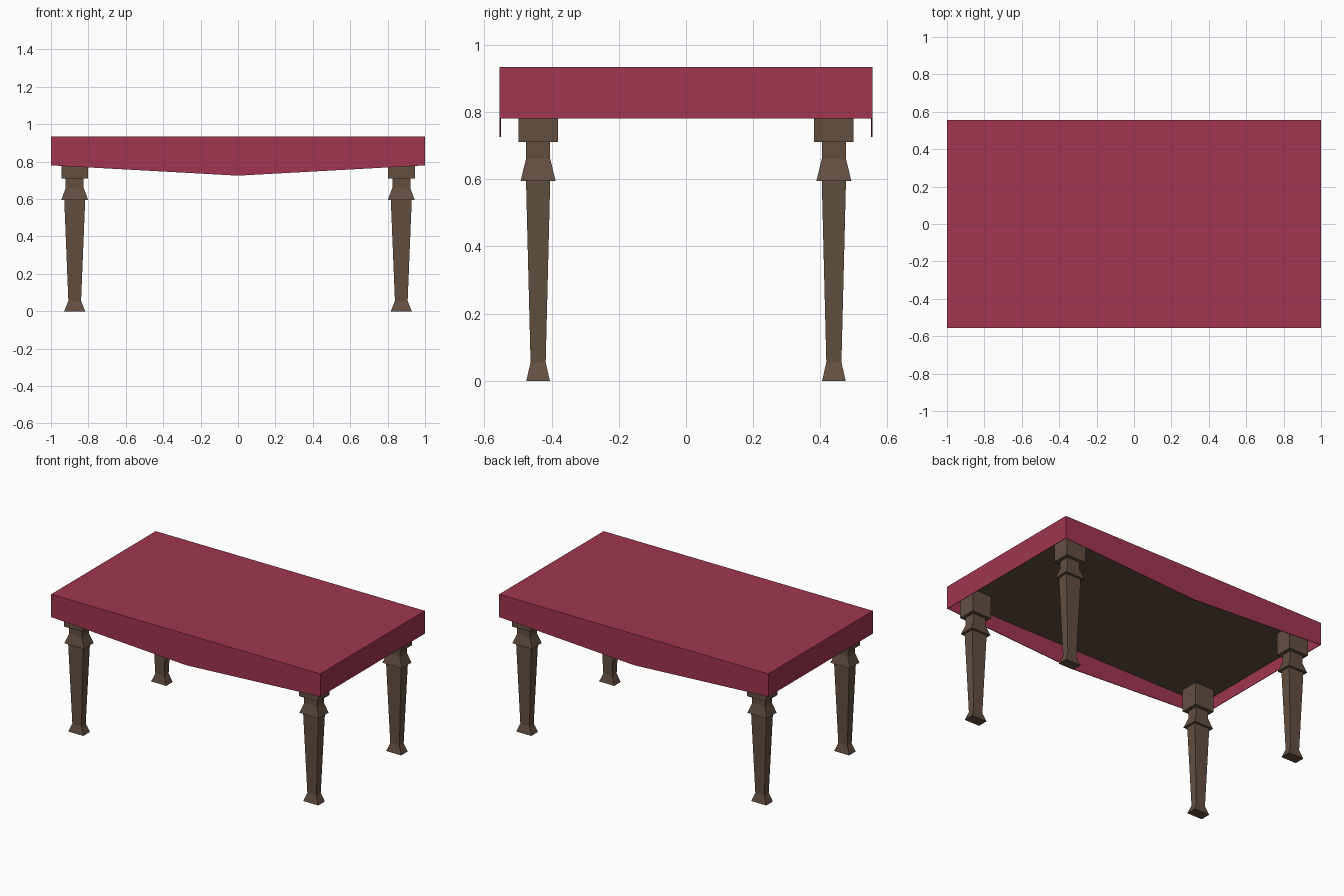
import bpy, bmesh

if "Cube" in bpy.data.objects:
    bpy.data.objects.remove(bpy.data.objects["Cube"])

def material(name, rgb):
    m = bpy.data.materials.new(name)
    m.diffuse_color = (*rgb, 1)
    m.use_nodes = True
    m.node_tree.nodes["Principled BSDF"].inputs["Base Color"].default_value = m.diffuse_color
    return m

cloth_red = material("cloth red", (0.352, 0.036, 0.080))
wood = material("dark wood", (0.122, 0.077, 0.051))

def finish(name, bm, mat):
    me = bpy.data.meshes.new(name)
    bm.to_mesh(me)
    bm.free()
    me.materials.append(mat)
    ob = bpy.data.objects.new(name, me)
    bpy.context.collection.objects.link(ob)
    return ob

def stack(bm, sections, cx, cy):
    """Rectangular sections (half x, half y, z), top to bottom, capped."""
    rings = [[bm.verts.new((cx + sx * hx, cy + sy * hy, z))
              for sx, sy in ((-1, -1), (1, -1), (1, 1), (-1, 1))]
             for hx, hy, z in sections]
    for a, b in zip(rings, rings[1:]):
        for i in range(4):
            j = (i + 1) % 4
            bm.faces.new((a[i], b[i], b[j], a[j]))
    bm.faces.new(rings[0])
    bm.faces.new(rings[-1][::-1])

# Tablecloth: flat top with four hanging skirts, long ones dipping in the middle
HX, HY, TOP = 1.0, 0.555, 0.933
outline = [(-HX, -HY, 0.78), (0, -HY, 0.725), (HX, -HY, 0.78),
           (HX, HY, 0.78), (0, HY, 0.725), (-HX, HY, 0.78)]
bm = bmesh.new()
upper = [bm.verts.new((x, y, TOP)) for x, y, z in outline]
hem = [bm.verts.new(p) for p in outline]
bm.faces.new(upper)
for i in range(6):
    j = (i + 1) % 6
    bm.faces.new((upper[i], hem[i], hem[j], upper[j]))
cloth = finish("tablecloth", bm, cloth_red)
mod = cloth.modifiers.new("thickness", "SOLIDIFY")
mod.thickness = 0.004
mod.offset = -1
mod.use_even_offset = True

# Wooden table board tucked under the cloth
bm = bmesh.new()
stack(bm, [(HX - 0.005, HY - 0.005, 0.928), (HX - 0.005, HY - 0.005, 0.86)], 0, 0)
finish("table_board", bm, wood)

# Square turned-style legs: block, flared collar, tapered shaft with foot
block = [(0.072, 0.059, 0.865), (0.072, 0.059, 0.71)]
lower = [(0.048, 0.036, 0.715), (0.048, 0.036, 0.66), (0.072, 0.052, 0.595),
         (0.056, 0.036, 0.595), (0.034, 0.0225, 0.055), (0.056, 0.035, 0.0)]
for side, sx in (("left", -1), ("right", 1)):
    for end, sy in (("front", -1), ("back", 1)):
        bm = bmesh.new()
        stack(bm, block, sx * 0.873, sy * 0.44)
        stack(bm, lower, sx * 0.873, sy * 0.44)
        finish(f"{end}_{side}_leg", bm, wood)
